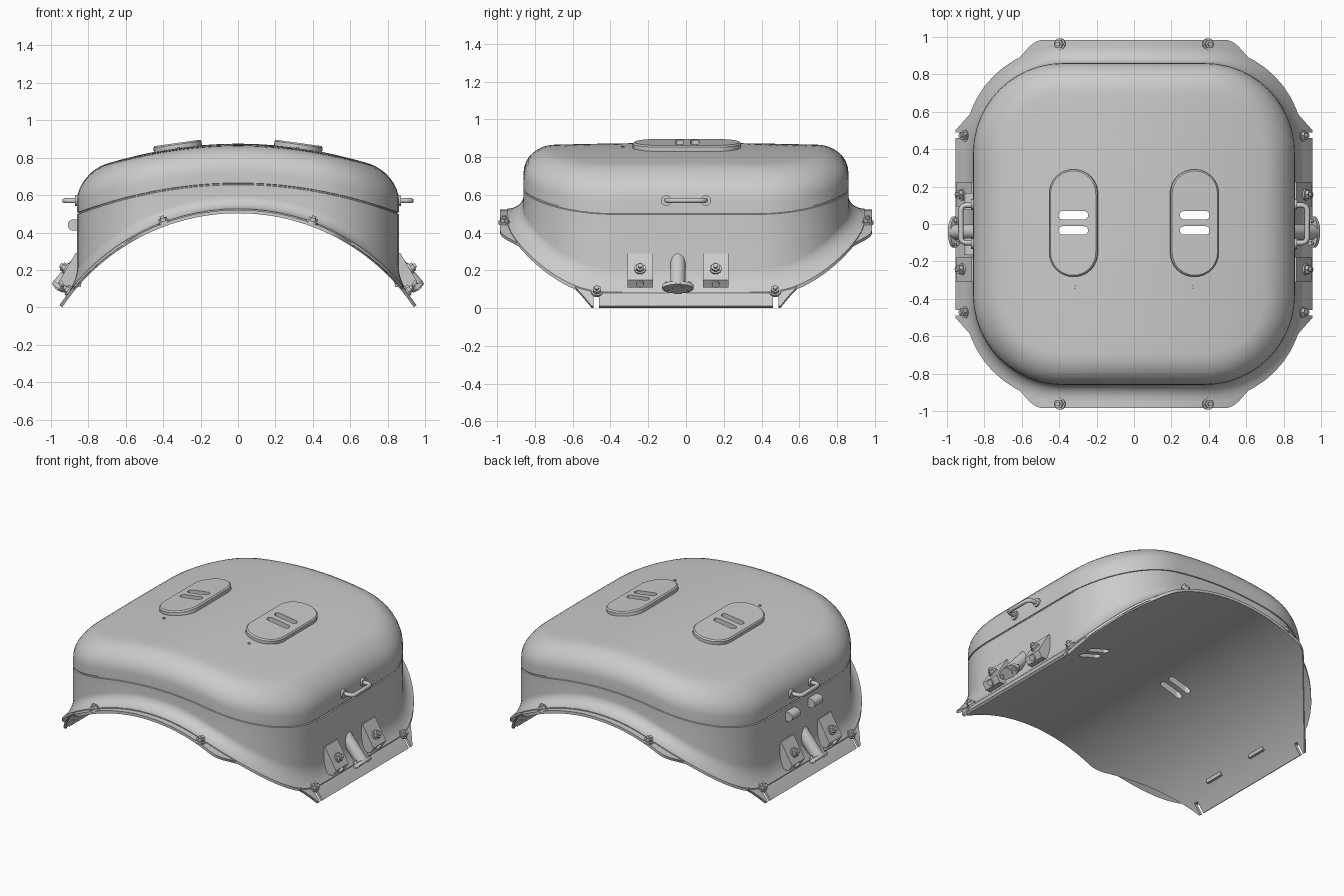
import bpy, bmesh
from math import sin, cos, pi, sqrt, radians
from mathutils import Vector, Matrix

if "Cube" in bpy.data.objects:
    bpy.data.objects.remove(bpy.data.objects["Cube"], do_unlink=True)

grey = bpy.data.materials.new("plain_grey")
grey.use_nodes = True
grey.diffuse_color = (0.6, 0.6, 0.6, 1)
grey.node_tree.nodes["Principled BSDF"].inputs["Base Color"].default_value = (0.6, 0.6, 0.6, 1)


# ---------- helpers ----------
def finish(name, bm, smooth=True):
    bmesh.ops.recalc_face_normals(bm, faces=bm.faces)
    me = bpy.data.meshes.new(name)
    bm.to_mesh(me)
    bm.free()
    me.materials.append(grey)
    ob = bpy.data.objects.new(name, me)
    bpy.context.collection.objects.link(ob)
    if smooth:
        shade(ob)
    return ob


def activate(ob):
    bpy.ops.object.select_all(action='DESELECT')
    ob.select_set(True)
    bpy.context.view_layer.objects.active = ob


def shade(ob):
    activate(ob)
    bpy.ops.object.shade_smooth_by_angle(angle=radians(32))


def loft(bm, rings, mat=Matrix()):
    """Closed solid skinned over rings with equal point counts."""
    loops = [[bm.verts.new(mat @ Vector(p)) for p in r] for r in rings]
    n = len(loops[0])
    for a, b in zip(loops, loops[1:]):
        for i in range(n):
            j = (i + 1) % n
            bm.faces.new((a[i], a[j], b[j], b[i]))
    bm.faces.new(loops[0][::-1])
    bm.faces.new(loops[-1])


def rounded(hx, hy, r, corner=8, straight=1):
    """Rounded rectangle outline as (x, y) pairs."""
    key = []
    for q, (sx, sy) in enumerate(((1, 1), (-1, 1), (-1, -1), (1, -1))):
        for k in range(corner + 1):
            a = (q + k / corner) * pi / 2
            key.append((sx * (hx - r) + r * cos(a), sy * (hy - r) + r * sin(a)))
    out = []
    for i, p in enumerate(key):
        steps = straight if i % (corner + 1) == corner else 1
        q = key[(i + 1) % len(key)]
        for k in range(steps):
            f = k / steps
            out.append((p[0] + (q[0] - p[0]) * f, p[1] + (q[1] - p[1]) * f))
    return out


def slab(bm, hx, hy, r, z0, z1, mat=Matrix(), bevel=0.0):
    rings = [[(x, y, z0) for x, y in rounded(hx, hy, r)]]
    if bevel:
        rings.append([(x, y, z1 - bevel) for x, y in rounded(hx, hy, r)])
    top = rounded(hx - bevel, hy - bevel, r - bevel)
    rings.append([(x, y, z1) for x, y in top])
    loft(bm, rings, mat)


def frame(pos, normal):
    return Matrix.Translation(pos) @ Vector(normal).to_track_quat('Z', 'Y').to_matrix().to_4x4()


def disc(bm, r, z0, z1, seg, mat):
    bmesh.ops.create_cone(bm, cap_ends=True, segments=seg, radius1=r, radius2=r,
                          depth=z1 - z0, matrix=mat @ Matrix.Translation((0, 0, (z0 + z1) / 2)))


def bolt(name, pos, normal):
    bm, m = bmesh.new(), frame(pos, normal)
    disc(bm, 0.031, -0.005, 0.010, 20, m)
    disc(bm, 0.024, 0.010, 0.028, 6, m)
    disc(bm, 0.012, 0.028, 0.040, 12, m)
    finish(name, bm)


def cut(target, cutter):
    mod = target.modifiers.new("cut", 'BOOLEAN')
    mod.operation, mod.solver, mod.object = 'DIFFERENCE', 'EXACT', cutter
    activate(target)
    bpy.ops.object.modifier_apply(modifier=mod.name)
    shade(target)


# ---------- surface rules ----------
R_IN, R_OUT, ZC = 1.13, 1.148, -0.627


def arch(x, r):
    return sqrt(r * r - x * x) + ZC


def crown(x, y):
    return 0.875 - x * x / 4.6 - 0.02 * y * y


def seam(x):
    return 0.66 - 0.215 * x * x


# ---------- arched base plate, octagonal in plan ----------
bm = bmesh.new()
sections = []
A_MAX, COLS = 0.982, 96
for i in range(COLS + 1):
    a = A_MAX * (2 * i / COLS - 1)
    x = abs(R_IN * sin(a))
    slope = 0.985 - (x - 0.52) * 1.155
    mix = max(0, 0.05 - abs(slope - 0.985)) / 0.05
    y = max(0.5, min(0.985, slope) - mix * mix * 0.0125)
    sections.append([(r * sin(a), s, r * cos(a) + ZC)
                     for r, s in ((R_IN, -y), (R_IN, y), (R_OUT, y), (R_OUT, -y))])
loft(bm, sections)
plate = finish("base_plate", bm)

# ---------- domed housing: underside, foot fillet, wall, seam groove, shoulder, crown ----------
bm = bmesh.new()
H, CR, STEPS = 0.86, 0.48, 8


def outline(ox, oy, s=1.0):
    pts = rounded(H + ox, H + oy, CR + min(ox, oy), 12, 10)
    return [(x * s, y * s) for x, y in pts]


mid = (R_IN + R_OUT) / 2
rings = [[(x, y, arch(x, mid)) for x, y in outline(0.045, 0.085, s)]
         for s in (0.02, 0.2, 0.4, 0.6, 0.8, 0.9, 1)]
for k in range(STEPS + 1):
    t = k / STEPS * pi / 2
    f = 1 - sin(t)
    rings.append([(x, y, arch(x, R_OUT) + 0.006 + 0.07 * (1 - cos(t)))
                  for x, y in outline(0.045 * f, 0.085 * f)])
for off, dz in ((0, -0.005), (-0.006, -0.003), (-0.006, 0.003), (0, 0.005)):
    rings.append([(x, y, seam(x) + dz) for x, y in outline(off, off)])
for k in range(STEPS + 1):
    t = k / STEPS * pi / 2
    d = -0.16 * (1 - cos(t))
    rings.append([(x, y, crown(x, y) - 0.14 * (1 - sin(t))) for x, y in outline(d, d)])
for s in (0.9, 0.75, 0.6, 0.45, 0.3, 0.15, 0.02):
    rings.append([(x, y, crown(x, y)) for x, y in outline(-0.16, -0.16, s)])
loft(bm, rings)
housing = finish("domed_housing", bm)

# ---------- raised oval pads and small studs on the crown ----------
pads = []
for side, s in (("left", 1), ("right", -1)):
    bm = bmesh.new()
    m = Matrix.Translation((s * 0.322, 0.005, 0.855)) @ Matrix.Rotation(s * 0.139, 4, 'Y')
    slab(bm, 0.13, 0.287, 0.129, -0.02, 0.024, m, 0.008)
    pads.append(finish(side + "_oval_pad", bm))
    bm = bmesh.new()
    disc(bm, 0.009, -0.01, 0.006, 12, frame((s * 0.318, -0.335, crown(0.318, 0.335)), (s * 0.139, 0, 1)))
    finish(side + "_crown_stud", bm)

# ---------- slots cut right through, notches at the plate corners ----------
bm = bmesh.new()
for s in (1, -1):
    for y in (0.047, -0.034):
        slab(bm, 0.08, 0.022, 0.0215, 0, 1.2, Matrix.Translation((s * 0.325, y, 0)))
slots = finish("slot_cutter", bm, False)
bm = bmesh.new()
for sx in (1, -1):
    for sy in (1, -1):
        bmesh.ops.create_cube(bm, size=1, matrix=Matrix.Translation((sx * 0.95, sy * 0.475, 0))
                              @ Matrix.Diagonal((0.2, 0.028, 0.13, 1)))
notches = finish("notch_cutter", bm, False)
for part in [plate, housing] + pads:
    cut(part, slots)
cut(plate, notches)
for c in (slots, notches):
    c.hide_render = True
    bpy.data.objects.remove(c, do_unlink=True)

# ---------- flange bolts ----------
for sx in (1, -1):
    for sy in (1, -1):
        for name, x, y in (("end_bolt", 0.395, 0.962), ("corner_bolt", 0.9, 0.472)):
            z = arch(x, R_OUT)
            bolt(name, (sx * x, sy * y, z), (sx * x, 0, z - ZC))

# ---------- side fittings ----------
for side, s in (("left", 1), ("right", -1)):
    # lifting handle with round mounts
    cu = bpy.data.curves.new(side + "_handle", 'CURVE')
    cu.dimensions, cu.bevel_depth, cu.bevel_resolution, cu.use_fill_caps = '3D', 0.014, 3, True
    sp = cu.splines.new('POLY')
    half = [(0.85, 0.1), (0.9, 0.1), (0.918, 0.094), (0.926, 0.076)]
    path = half + [(x, -y) for x, y in reversed(half)]
    sp.points.add(len(path) - 1)
    for p, (x, y) in zip(sp.points, path):
        p.co = (s * x, y, 0.57, 1)
    sp.use_smooth = True
    cu.materials.append(grey)
    bpy.context.collection.objects.link(bpy.data.objects.new(side + "_handle", cu))
    bm = bmesh.new()
    for y in (-0.105, 0.105):
        disc(bm, 0.028, -0.02, 0.012, 20, frame((s * H, y, 0.57), (s, 0, 0)))
    finish(side + "_handle_mounts", bm)

    # wedge brackets, each with a face bolt and a lower pin
    for y in (-0.243, 0.157):
        bm = bmesh.new()
        profile = ((0.82, 0.29), (0.868, 0.29), (0.95, 0.15), (0.925, 0.11), (0.84, 0.11))
        loft(bm, [[(s * x, y + w, z) for x, z in profile] for w in (-0.067, 0.067)])
        disc(bm, 0.02, -0.02, 0.012, 16, frame((s * 0.938, y, 0.13), (s * 0.85, 0, -0.53)))
        finish(side + "_bracket", bm)
        bolt(side + "_bracket_bolt", (s * 0.917, y, 0.206), (s * 0.86, 0, 0.5))

    # angled pipe ending in an oval flange
    bm = bmesh.new()
    m = frame((s * 0.96, -0.043, 0.11), (s * 0.65, 0, -0.76))
    disc(bm, 0.04, -0.22, 0, 24, m)
    disc(bm, 0.03, 0, 0.014, 24, m)
    oval = [(0.083 * cos(k * pi / 16), 0.038 * sin(k * pi / 16)) for k in range(32)]
    across = Vector((0, 1, 0))
    axis = Vector((s * 0.65, 0, -0.76))
    up = Vector((s * 0.76, 0, 0.65))
    centre = Vector((s * 0.96, -0.043, 0.11))
    loft(bm, [[centre + across * u + up * v + axis * w for u, v in oval] for w in (-0.012, 0.01)])
    for u in (-0.06, 0.06):
        disc(bm, 0.014, -0.03, 0.018, 6, frame(centre + across * u, axis))
    finish(side + "_pipe_outlet", bm)

# ---------- two rounded stops under the right handle ----------
for y in (-0.12, 0.12):
    bm = bmesh.new()
    m = Matrix.Translation((-0.87, y, 0.44)) @ Matrix.Rotation(pi / 2, 4, 'X')
    slab(bm, 0.04, 0.03, 0.0295, -0.045, 0.045, m)
    finish("right_stop", bm)
